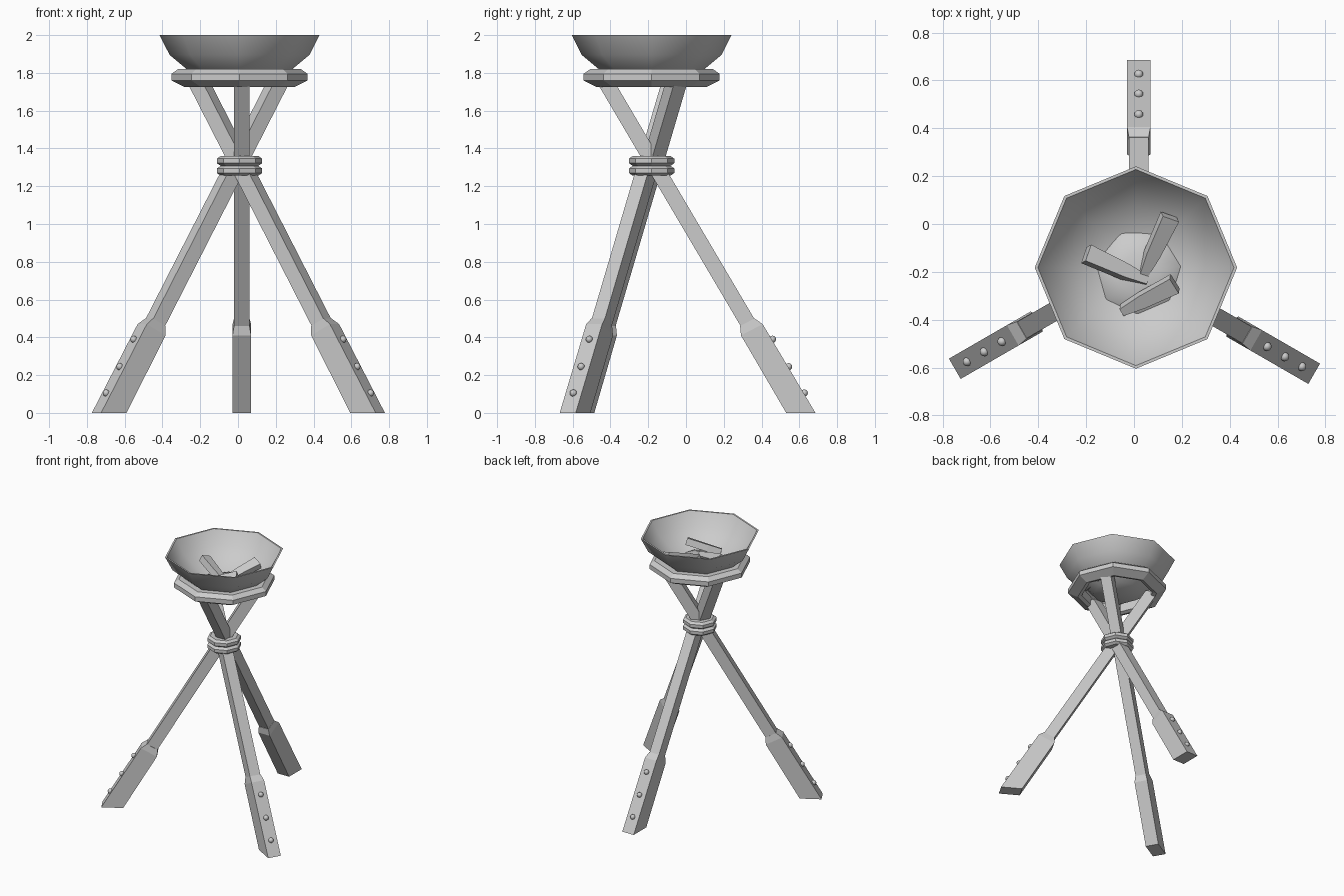
import bpy, bmesh, math
from mathutils import Vector, Matrix

cube = bpy.data.objects.get("Cube")
if cube:
    bpy.data.objects.remove(cube, do_unlink=True)

CX, CY = 0.008, -0.182  # axis of the bowl and tripod

grey = bpy.data.materials.new("plain grey")
grey.use_nodes = True
colour = (0.6, 0.6, 0.6, 1)
grey.diffuse_color = colour
grey.node_tree.nodes["Principled BSDF"].inputs["Base Color"].default_value = colour


def finish(name, bm, smooth=None):
    bmesh.ops.recalc_face_normals(bm, faces=bm.faces)
    mesh = bpy.data.meshes.new(name)
    bm.to_mesh(mesh)
    bm.free()
    mesh.materials.append(grey)
    ob = bpy.data.objects.new(name, mesh)
    bpy.context.collection.objects.link(ob)
    if smooth:
        bpy.ops.object.select_all(action='DESELECT')
        ob.select_set(True)
        bpy.context.view_layer.objects.active = ob
        bpy.ops.object.shade_smooth_by_angle(angle=math.radians(smooth))
    return ob


def lathe(name, profile, sides=8, closed=False, smooth=None, centre=(CX, CY), turn=0):
    """Revolve a (radius, height) profile into a polygonal solid."""
    bm = bmesh.new()
    rings = []
    for r, z in profile:
        if r == 0:
            rings.append([bm.verts.new((*centre, z))] * sides)
            continue
        angles = [turn + math.tau * i / sides for i in range(sides)]
        rings.append([bm.verts.new((centre[0] + r * math.cos(a),
                                    centre[1] + r * math.sin(a), z)) for a in angles])
    pairs = list(zip(rings, rings[1:]))
    if closed:
        pairs.append((rings[-1], rings[0]))
    for a, b in pairs:
        for i in range(sides):
            j = (i + 1) % sides
            bm.faces.new(list(dict.fromkeys((a[i], a[j], b[j], b[i]))))
    return finish(name, bm, smooth)


def loft(name, sections, matrix):
    """Bridge four-cornered sections and cap both ends."""
    bm = bmesh.new()
    loops = [[bm.verts.new(matrix @ Vector(p)) for p in s] for s in sections]
    for a, b in zip(loops, loops[1:]):
        for i in range(4):
            j = (i + 1) % 4
            bm.faces.new((a[i], a[j], b[j], b[i]))
    bm.faces.new(loops[0])
    bm.faces.new(loops[-1])
    return finish(name, bm)


# Bowl with a thin rim, and the collar it sits in
lathe("bowl", [(0, 1.73), (0.17, 1.745), (0.28, 1.82), (0.37, 1.895), (0.423, 2.0),
               (0.41, 2.0), (0.35, 1.9), (0.26, 1.83), (0.16, 1.77), (0, 1.76)], smooth=50)
lathe("bowl_collar", [(0.26, 1.82), (0.325, 1.82), (0.36, 1.795), (0.36, 1.76),
                      (0.29, 1.725), (0.26, 1.735)], closed=True)

# Ember mound in the bowl
lathe("ember_mound", [(0.2, 1.76), (0.17, 1.79), (0.09, 1.815), (0, 1.82)],
      sides=7, smooth=50, centre=(0.025, -0.21), turn=0.2)

# Rope binding: two stacked bands
for name, z in (("upper_binding", 1.334), ("lower_binding", 1.282)):
    lathe(name, [(0.06, z + 0.026), (0.1, z + 0.026), (0.12, z + 0.012),
                 (0.12, z - 0.012), (0.1, z - 0.026), (0.06, z - 0.026)], closed=True)

# Legs: local +x points outward, feet are cut level with the ground
FOOT, SLOPE = 0.79, 0.59


def section(z, depth, width, tilt=0.0):
    """Leg section at height z; tilt lifts the outer edge toward a square cut."""
    out = []
    for sx, sy in ((-1, -1), (1, -1), (1, 1), (-1, 1)):
        h = z + sx * tilt
        out.append((FOOT - SLOPE * h + sx * depth / 2, sy * width / 2, h))
    return out


for name, degrees in (("back", 90), ("right", 210), ("left", 330)):
    place = (Matrix.Translation((CX, CY, 0))
             @ Matrix.Rotation(math.radians(degrees), 4, 'Z')
             @ Matrix.Translation((0, -0.012, 0)))
    loft(name + "_leg", [section(0.3, 0.095, 0.08), section(1.77, 0.095, 0.08)], place)
    loft(name + "_foot_sleeve", [section(0, 0.155, 0.098), section(0.44, 0.15, 0.098, 0.03),
                                 section(0.48, 0.1, 0.082, 0.02)], place)
    # Rivets down the outer face of the sleeve
    bm = bmesh.new()
    for z in (0.105, 0.245, 0.39):
        spot = place @ Vector((FOOT - SLOPE * z + 0.08, 0, z))
        bmesh.ops.create_uvsphere(bm, u_segments=10, v_segments=6, radius=0.019,
                                  matrix=Matrix.Translation(spot))
    finish(name + "_rivets", bm, 60)

# Firewood leaning outward in the bowl
for i, (inner, outer) in enumerate((((0.05, -0.24, 1.80), (-0.2, -0.125, 1.88)),
                                    ((0.035, -0.21, 1.80), (0.15, 0.03, 1.88)),
                                    ((-0.05, -0.36, 1.81), (0.17, -0.25, 1.88)))):
    a, b = Vector(inner), Vector(outer)
    turn = (b - a).to_track_quat('X', 'Z').to_matrix().to_4x4()
    place = Matrix.Translation(a) @ turn @ Matrix.Rotation(0.35, 4, 'X')
    cuts = []
    for x, w in ((0, 0.035), (0.1, 0.06), ((b - a).length, 0.075)):
        cuts.append([(x, s * w / 2, t * 0.025) for s, t in ((-1, -1), (1, -1), (1, 1), (-1, 1))])
    loft("firewood_%d" % (i + 1), cuts, place)
